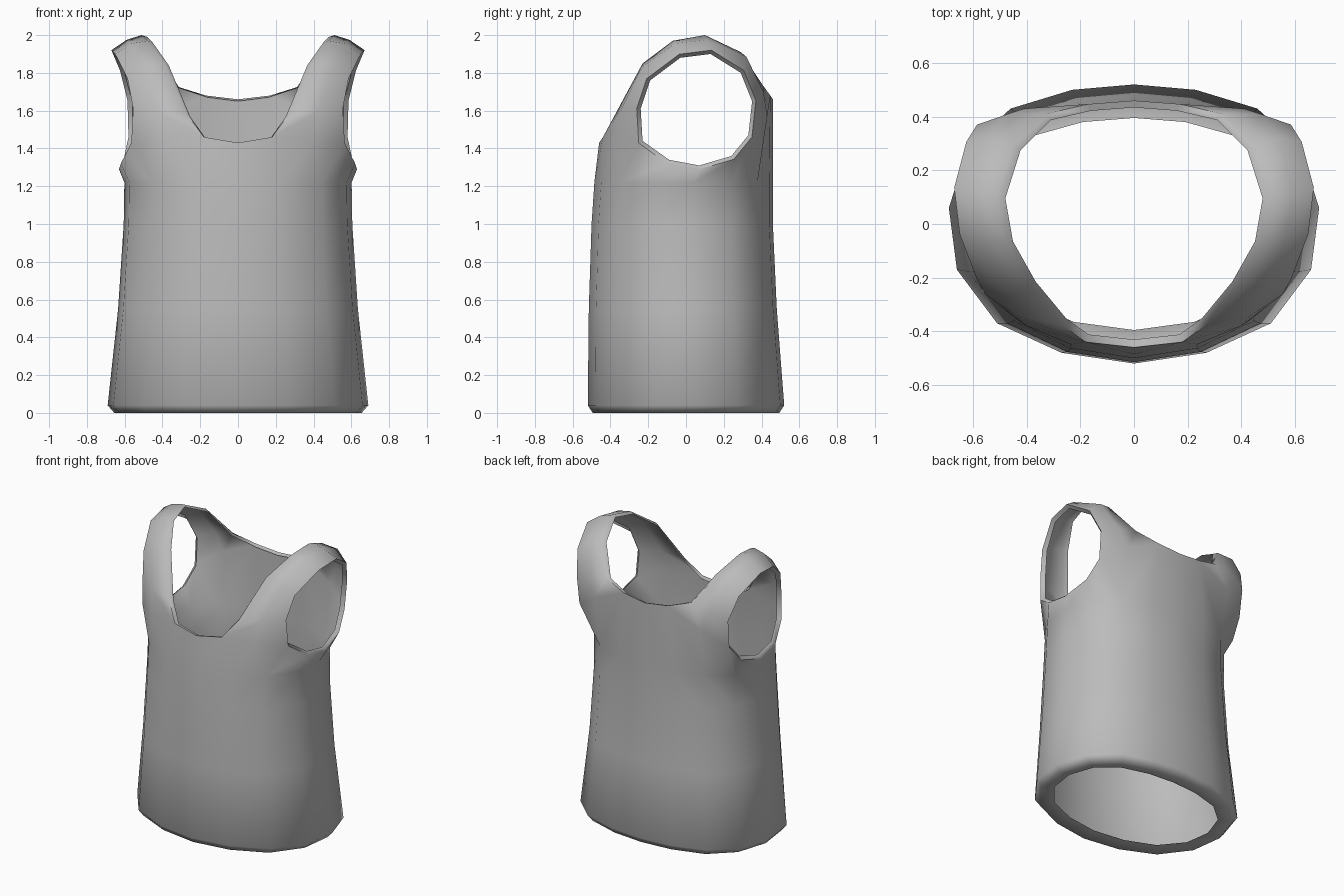
import bpy, bmesh, math

if "Cube" in bpy.data.objects:
    bpy.data.objects.remove(bpy.data.objects["Cube"])

fabric = bpy.data.materials.new("grey fabric")
fabric.diffuse_color = (0.5, 0.5, 0.5, 1)
fabric.use_nodes = True
fabric.node_tree.nodes["Principled BSDF"].inputs["Base Color"].default_value = fabric.diffuse_color

bm = bmesh.new()

def row(points):
    return [bm.verts.new(p) for p in points]

def bridge(a, b, closed=False):
    n = len(a)
    for i in range(n if closed else n - 1):
        j = (i + 1) % n
        bm.faces.new((a[i], a[j], b[j], b[i]))

# Torso: half outline of the hem, front centre to back centre
outline = [(0, -.52), (.27, -.48), (.51, -.37), (.66, -.17), (.69, .06),
           (.62, .28), (.46, .43), (.23, .50), (0, .52)]
# height, width scale, depth scale, depth offset (first rows are the folded hem)
levels = [(.015, .83, .76, 0), (0, .95, .95, 0), (.04, 1, 1, 0), (.55, .92, .957, -.017),
          (1.0, .877, .923, -.02), (1.22, .872, .909, -.0125)]
rings = [row([(x * sx, y * sy + o, z) for x, y in outline]) for z, sx, sy, o in levels]
for lower, upper in zip(rings, rings[1:]):
    bridge(lower, upper)
R = rings[-1]

# Neckline, front centre over the strap to back centre
neck = [(0, -.46, 1.43), (.18, -.44, 1.46), (.27, -.375, 1.58), (.39, -.23, 1.85),
        (.48, -.07, 1.97), (.51, .10, 2.0), (.45, .29, 1.91), (.33, .41, 1.73),
        (.17, .447, 1.68), (0, .46, 1.66)]
N = row(neck)

# Armhole loop: front bottom, over the top, down the back, along the underarm
hole = [(.565, -.23, 1.44), (.555, -.24, 1.61), (.585, -.19, 1.76), (.65, -.03, 1.88),
        (.67, .13, 1.90), (.625, .29, 1.80), (.585, .35, 1.65), (.58, .33, 1.47),
        (.605, .24, 1.36), (.63, .07, 1.31), (.62, -.09, 1.34)]
M = row([(x, .06 + (y - .06) * 1.07, 1.61 + (z - 1.61) * 1.07) for x, y, z in hole])

# Middle line of the strap
P = row([(.40, -.38, 1.45), (.43, -.345, 1.60), (.50, -.235, 1.83), (.565, -.06, 1.955),
         (.59, .11, 1.975), (.545, .32, 1.885), (.47, .41, 1.70), (.41, .43, 1.57)])
bridge(N[1:9], P)
bridge(P, M[:8])

# Chest, back and underarm panels joining the torso to the strap
for f in [(R[0], R[1], N[1], N[0]), (R[1], R[2], P[0], N[1]), (R[2], M[0], P[0]),
          (R[2], R[3], M[10], M[0]), (R[3], R[4], M[9], M[10]), (R[4], R[5], M[8], M[9]),
          (R[5], R[6], M[7], M[8]), (R[6], P[7], M[7]), (R[6], R[7], N[8], P[7]),
          (R[7], R[8], N[9], N[8])]:
    bm.faces.new(f)

# Folded lips around neck and armhole
bridge(N, row([(x * .94, .03 + (y - .03) * .94, z - .01) for x, y, z in neck]))
bridge(M, row([(x - .025, y, z) for x, y, z in hole]), True)

# Mirror to the other side
bmesh.ops.mirror(bm, geom=bm.verts[:] + bm.edges[:] + bm.faces[:], axis='X', merge_dist=.0005)
bmesh.ops.remove_doubles(bm, verts=bm.verts[:], dist=.0005)
bmesh.ops.recalc_face_normals(bm, faces=bm.faces[:])
# Keep the outside facing out
bm.faces.ensure_lookup_table()
ref = max(bm.faces, key=lambda f: abs(f.normal.x) * f.calc_area())
if ref.normal.x * ref.calc_center_median().x < 0:
    bmesh.ops.reverse_faces(bm, faces=bm.faces[:])

me = bpy.data.meshes.new("tank_top")
bm.to_mesh(me)
bm.free()
me.materials.append(fabric)
shirt = bpy.data.objects.new("tank_top", me)
bpy.context.collection.objects.link(shirt)
bpy.context.view_layer.objects.active = shirt
shirt.select_set(True)
bpy.ops.object.shade_smooth_by_angle(angle=math.radians(75))
